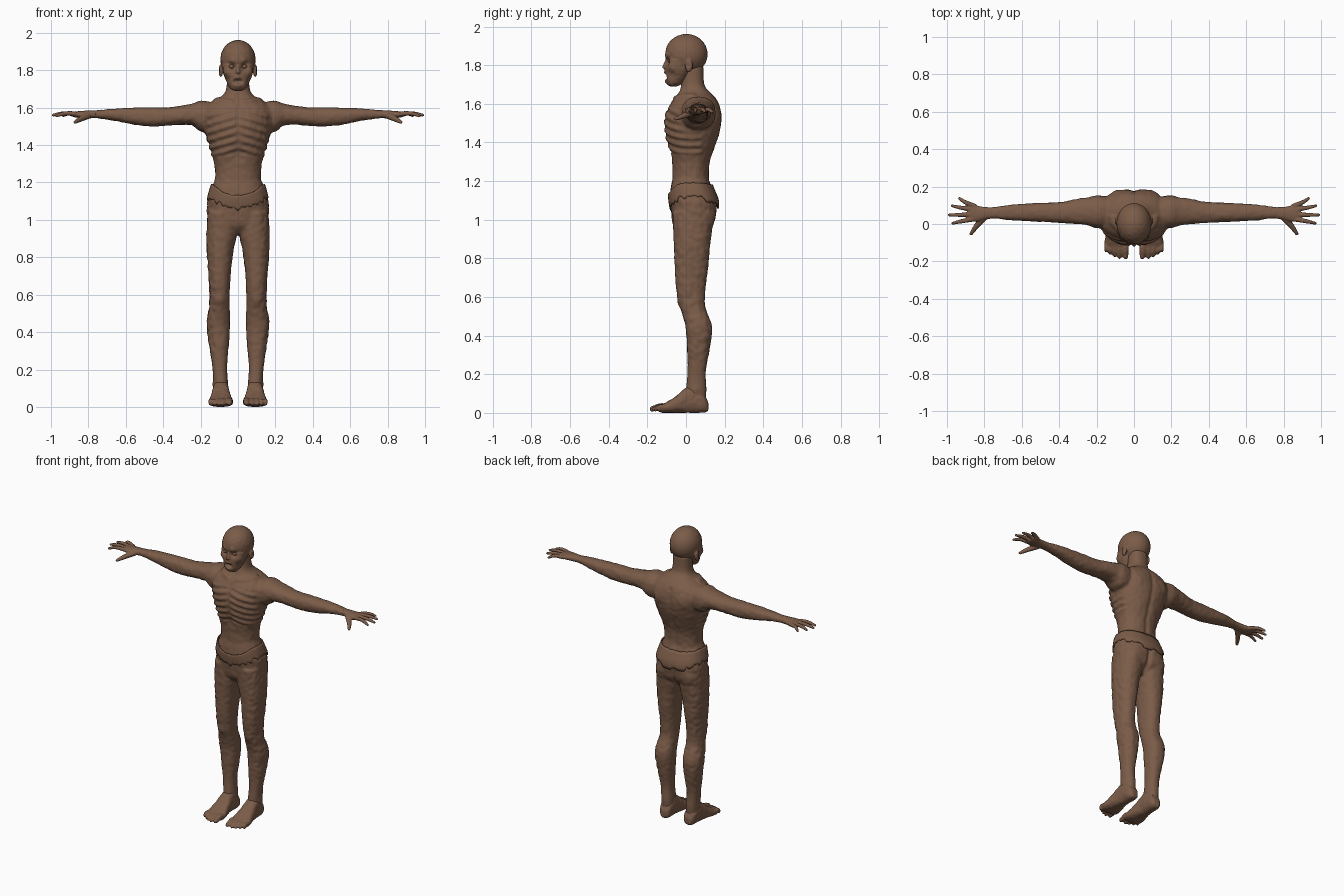
import bpy, bmesh, math, random
from mathutils import Vector as V, Matrix, noise

if "Cube" in bpy.data.objects:
    bpy.data.objects.remove(bpy.data.objects["Cube"])

random.seed(4)
skin = bpy.data.materials.new("brown skin")
skin.diffuse_color = (0.2, 0.108, 0.066, 1)
skin.use_nodes = True
skin.node_tree.nodes["Principled BSDF"].inputs["Base Color"].default_value = skin.diffuse_color


def smooth_rows(rows, steps=4):
    """Catmull-Rom interpolation through rows of numbers."""
    out = []
    for i in range(len(rows) - 1):
        a, b, c, d = (rows[max(0, min(len(rows) - 1, i + k))] for k in (-1, 0, 1, 2))
        for s in range(steps):
            t = s / steps
            out.append([0.5 * (2 * q + (r - p) * t + (2 * p - 5 * q + 4 * r - w) * t * t
                               + (3 * q - p - 3 * r + w) * t ** 3)
                        for p, q, r, w in zip(a, b, c, d)])
    return out + [list(rows[-1])]


def ring_points(c, u, v, n=28, e=2.3):
    pts = []
    for k in range(n):
        a = 2 * math.pi * k / n
        ca, sa = math.cos(a), math.sin(a)
        pts.append(c + u * math.copysign(abs(ca) ** (2 / e), ca)
                   + v * math.copysign(abs(sa) ** (2 / e), sa))
    return pts


def loft(bm, rings, cap=True):
    vs = [[bm.verts.new(p) for p in r] for r in rings]
    n = len(vs[0])
    faces = [bm.faces.new((a[k], a[(k + 1) % n], b[(k + 1) % n], b[k]))
             for a, b in zip(vs, vs[1:]) for k in range(n)]
    if cap:
        faces += [bm.faces.new(vs[0][::-1]), bm.faces.new(vs[-1])]
    bmesh.ops.recalc_face_normals(bm, faces=faces)


def tube(bm, rows, n=14):
    """Round tube through (x, y, z, radius) points with rounded ends."""
    rows = smooth_rows(rows)
    pts = [V(r[:3]) for r in rows]
    d0, d1 = (pts[0] - pts[1]).normalized(), (pts[-1] - pts[-2]).normalized()
    r0, r1 = rows[0][3], rows[-1][3]
    pts = [pts[0] + d0 * r0 * .8] + pts + [pts[-1] + d1 * r1 * .8]
    rad = [r0 * .5] + [r[3] for r in rows] + [r1 * .5]
    rings = []
    for i, p in enumerate(pts):
        d = (pts[min(i + 1, len(pts) - 1)] - pts[max(i - 1, 0)]).normalized()
        u = d.cross(V((0, .1, 1))).normalized()
        rings.append(ring_points(p, u * rad[i], d.cross(u) * rad[i], n, 2))
    loft(bm, rings)


def ball(bm, c, r):
    m = Matrix.Translation(c) @ Matrix.Diagonal((*r, 1))
    bmesh.ops.create_uvsphere(bm, u_segments=32, v_segments=20, radius=1, matrix=m)


def finish(name, bm, voxel=0, sculpt=None, mirror=False):
    """Blend the volumes into one skin, push in the detail, shade smooth."""
    me = bpy.data.meshes.new(name)
    bm.to_mesh(me)
    bm.free()
    ob = bpy.data.objects.new(name, me)
    bpy.context.collection.objects.link(ob)
    if voxel:
        m = ob.modifiers.new("blend", 'REMESH')
        m.mode, m.voxel_size = 'VOXEL', voxel
        s = ob.modifiers.new("soften", 'SMOOTH')
        s.factor, s.iterations = .5, 4
        dg = bpy.context.evaluated_depsgraph_get()
        me = bpy.data.meshes.new_from_object(ob.evaluated_get(dg))
        ob.modifiers.clear()
        ob.data = me
        me.name = name
    if sculpt:
        moves = [v.normal * sculpt(v.co) for v in me.vertices]
        for v, d in zip(me.vertices, moves):
            v.co += d
    me.materials.clear()
    me.materials.append(skin)
    me.polygons.foreach_set("use_smooth", [True] * len(me.polygons))
    if mirror:
        ob.modifiers.new("other side", 'MIRROR')
    return ob


def bumps(co, table):
    p = V((abs(co.x), co.y, co.z))
    return sum(a * math.exp(-(p - V((x, y, z))).length_squared / r ** 2)
               for x, y, z, r, a in table)


def fade(x, lo, hi, soft=.02):
    return max(0, min(1, (x - lo) / soft, (hi - x) / soft))


# Torso profile: z, half width, front y, back y
TORSO = smooth_rows([
    (.925, .05, -.03, .08), (.97, .14, -.066, .135), (1.03, .163, -.075, .153),
    (1.1, .163, -.083, .158), (1.17, .142, -.078, .132), (1.22, .123, -.07, .12),
    (1.3, .127, -.073, .125), (1.37, .148, -.09, .148), (1.45, .172, -.108, .175),
    (1.52, .186, -.107, .184), (1.58, .19, -.09, .178), (1.625, .15, -.065, .158),
    (1.66, .09, -.04, .125), (1.7, .063, -.025, .095), (1.8, .058, -.02, .09)])
# Leg profile: z, inner x, outer x, front y, back y
LEG = smooth_rows([
    (1.04, .01, .163, -.07, .143), (.93, .004, .168, -.066, .132),
    (.85, .022, .168, -.062, .122), (.75, .035, .161, -.058, .115),
    (.65, .043, .154, -.052, .101), (.55, .045, .153, -.03, .1),
    (.45, .042, .167, -.003, .134), (.35, .047, .157, .005, .126),
    (.22, .058, .138, .008, .103), (.12, .053, .131, 0, .106), (.05, .053, .13, 0, .1)])
# Arm profile: x, centre y, centre z, half depth, half height
ARM = smooth_rows([
    (.1, .065, 1.55, .07, .07), (.19, .065, 1.553, .088, .085), (.24, .067, 1.563, .076, .06),
    (.3, .067, 1.56, .068, .051), (.38, .062, 1.552, .057, .049), (.46, .062, 1.55, .053, .051),
    (.55, .062, 1.554, .048, .046), (.65, .062, 1.562, .043, .034),
    (.75, .06, 1.565, .031, .022), (.8, .057, 1.563, .033, .021)])

# Body: torso, arms and legs
bm = bmesh.new()
loft(bm, [ring_points(V((0, (f + b) / 2, z)), V((w, 0, 0)), V((0, (b - f) / 2, 0)))
          for z, w, f, b in TORSO])
for s in (1, -1):
    loft(bm, [ring_points(V((s * (i + o) / 2, (f + b) / 2, z)), V(((o - i) / 2, 0, 0)),
                          V((0, (b - f) / 2, 0))) for z, i, o, f, b in LEG])
    loft(bm, [ring_points(V((s * x, y, z)), V((0, d, 0)), V((0, 0, h)))
              for x, y, z, d, h in ARM])

BODY_BUMPS = [
    (.1, .175, 1.53, .045, .01), (.06, -.1, 1.53, .05, .007), (0, -.08, 1.35, .035, -.012),
    (.1, -.04, .57, .03, .008), (.085, .13, 1.02, .05, .012), (.045, -.06, 1.66, .02, -.01),
    (.11, -.04, 1.655, .025, -.012), (0, -.04, 1.665, .015, -.008), (.135, .05, .12, .018, .006)]


def body_detail(co):
    x, y, z = abs(co.x), co.y, co.z
    d = bumps(co, BODY_BUMPS)
    # ribs on the front and sides
    rib = fade(z, 1.33, 1.59) * fade(x, -1, .175) * fade(y, -1, .09)
    d += .0045 * rib * math.sin((z + .3 * x) * 2 * math.pi / .043) * min(1, .3 + x / .04)
    # collar bones
    if y < .05:
        d += .008 * math.exp(-((z - 1.63 - .12 * x) / .011) ** 2) * fade(x, .015, .17)
        # breastbone groove and belly crease
        d -= .006 * math.exp(-(x / .01) ** 2) * fade(z, 1.38, 1.62)
    # spine groove and seat cleft
    if y > .08:
        d -= .008 * math.exp(-(x / .016) ** 2) * fade(z, 1.18, 1.62)
        d -= .018 * math.exp(-(x / .014) ** 2) * fade(z, .93, 1.09)
    # ragged leg cloth and worn skin
    rough = .0045 if z < 1.1 and x > .12 else .0025
    return d + rough * noise.noise(co * 38) * fade(z, .2, 1.68, .1)


finish("body", bm, .008, body_detail)

# Ragged waist cloth: band over the hips with a torn lower edge
bm = bmesh.new()
N = 72
tear = [random.uniform(0, .028) for _ in range(N)]


def cloth_ring(t):
    pts = []
    for k in range(N):
        a = 2 * math.pi * k / N
        front, back = max(0, -math.sin(a)) ** 3, max(0, math.sin(a)) ** 2
        top = 1.19 - .06 * front - .012 * back + .15 * tear[(k * 7) % N]
        low = 1.13 - .055 * front - .05 * back - tear[k]
        z = top + (low - top) * t
        _, w, f, b = min(TORSO, key=lambda r: abs(r[0] - z))
        lo = max([r for r in TORSO if r[0] <= z], key=lambda r: r[0])
        hi = min([r for r in TORSO if r[0] > z], key=lambda r: r[0])
        m = (z - lo[0]) / (hi[0] - lo[0])
        _, w, f, b = [p + (q - p) * m for p, q in zip(lo, hi)]
        g = .005 + .006 * (1 - t) + .008 * back * t
        pts.append(ring_points(V((0, (f + b) / 2, z)), V((w + g, 0, 0)),
                               V((0, (b - f) / 2 + g, 0)), N)[k])
    return pts


loft(bm, [cloth_ring(i / 6) for i in range(7)], cap=False)
cloth = finish("waist_cloth", bm)
m = cloth.modifiers.new("thickness", 'SOLIDIFY')
m.thickness = .006

# Head: cranium, jaw and ears
bm = bmesh.new()
ball(bm, (0, .002, 1.857), (.094, .11, .105))
JAW = smooth_rows([(1.69, -.066, .022, .018), (1.705, -.06, .044, .04), (1.74, -.047, .063, .06),
                   (1.78, -.035, .078, .072), (1.83, -.025, .085, .08)])
loft(bm, [ring_points(V((0, y, z)), V((w, 0, 0)), V((0, d, 0))) for z, y, w, d in JAW])
tube(bm, [(0, -.095, 1.825, .012), (0, -.108, 1.8, .011), (0, -.114, 1.785, .011)])
for s in (1, -1):
    ball(bm, (s * .092, .015, 1.797), (.012, .02, .034))
FACE = [
    (.035, -.098, 1.82, .019, -.022), (.032, -.105, 1.846, .018, .008),
    (.062, -.075, 1.79, .02, .007), (.055, -.075, 1.75, .022, -.008),
    (.008, -.118, 1.776, .008, -.01), (0, -.107, 1.74, .013, -.018),
    (.016, -.104, 1.74, .01, -.012), (0, -.108, 1.76, .012, .008),
    (0, -.1, 1.72, .014, .008), (.105, .01, 1.8, .01, -.006)]
finish("head", bm, .005, lambda co: bumps(co, FACE) + .0015 * noise.noise(co * 60) * (co.y < 0))

# Eyes in the sockets
bm = bmesh.new()
ball(bm, (.034, -.08, 1.82), (.014, .014, .012))
finish("eyes", bm, mirror=True)

# Hands: palm, four fingers and a thumb
bm = bmesh.new()
PALM = smooth_rows([(.76, .059, 1.565, .03, .021), (.8, .057, 1.564, .034, .021),
                    (.84, .055, 1.563, .043, .019), (.875, .06, 1.564, .044, .015),
                    (.89, .062, 1.564, .036, .01)])
loft(bm, [ring_points(V((x, y, z)), V((0, d, 0)), V((0, 0, h))) for x, y, z, d, h in PALM])
for y0, x1, y1, z1 in ((.095, .935, .138, 1.556), (.075, .975, .098, 1.56),
                       (.05, .99, .048, 1.56), (.027, .972, .003, 1.555)):
    tube(bm, [(.85, y0, 1.564, .013), ((.87 + x1) / 2, (y0 + y1) / 2, 1.57, .0115),
              (x1, y1, z1, .0075)])
tube(bm, [(.8, .035, 1.558, .018), (.84, -.008, 1.54, .015), (.872, -.054, 1.522, .009)])
finish("hands", bm, .0042, mirror=True)

# Feet: sole and instep, then five toes
bm = bmesh.new()
FOOT = smooth_rows([(.115, .09, .022, .012, .05), (.095, .09, .038, .002, .095),
                    (.04, .091, .044, 0, .14), (0, .092, .046, 0, .13),
                    (-.05, .092, .056, 0, .088), (-.1, .092, .066, 0, .056),
                    (-.13, .092, .063, .002, .043), (-.145, .09, .054, .01, .032)])
loft(bm, [ring_points(V((x, y, (lo + hi) / 2)), V((w, 0, 0)), V((0, 0, (hi - lo) / 2)), e=2.5)
          for y, x, w, lo, hi in FOOT])
for x, tip, r in ((.046, -.178, .018), (.078, -.178, .0135), (.103, -.17, .013),
                  (.126, -.158, .0125), (.147, -.142, .012)):
    tube(bm, [(x, -.095, .028, r), (x, -.135, .032, r), (x, tip, r * .9 + .003, r * .8)])
finish("feet", bm, .0055, lambda co: .002 * noise.noise(co * 45), mirror=True)
